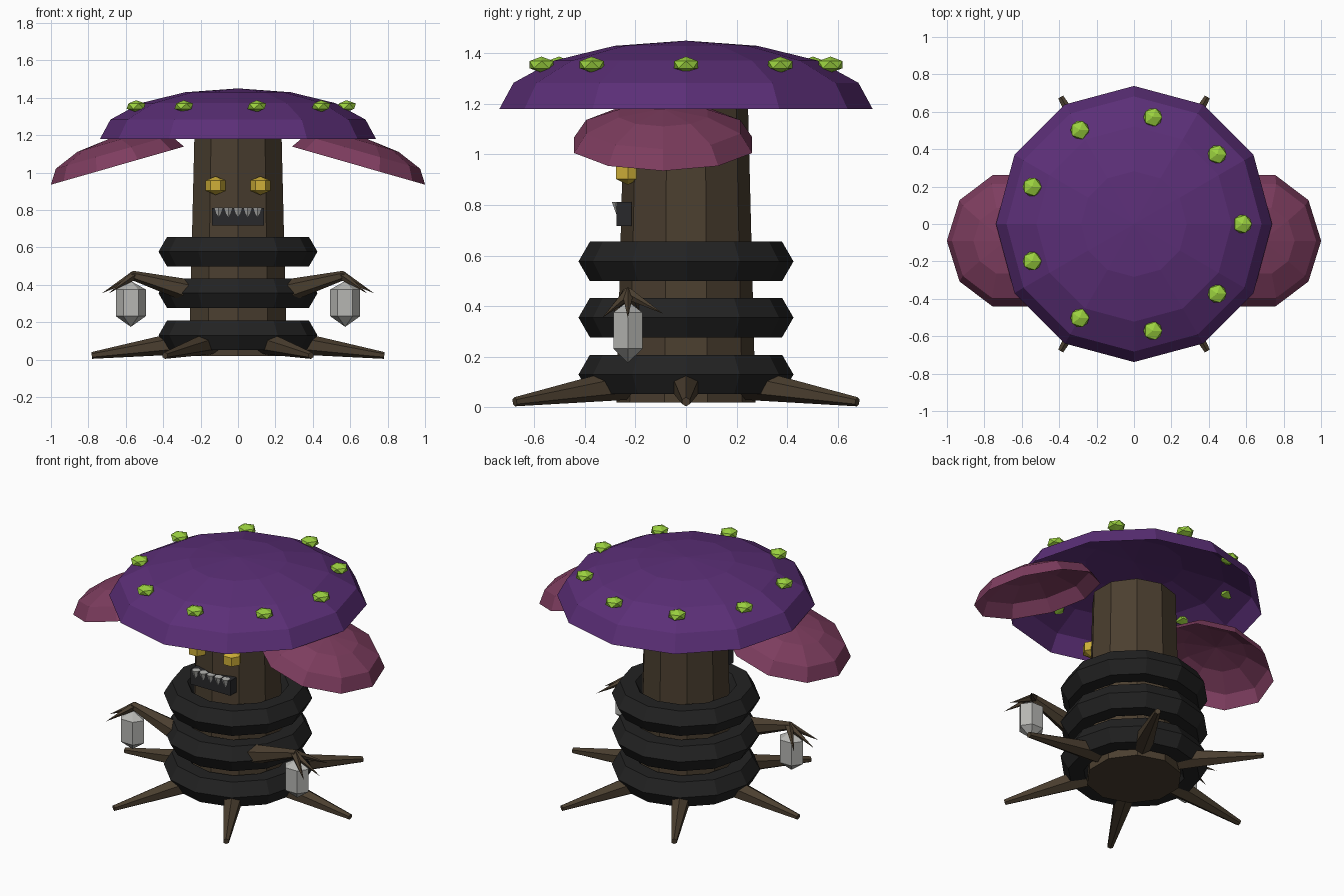
import bpy, bmesh
from math import sin, cos, pi, radians
from mathutils import Vector

cube = bpy.data.objects.get("Cube")
if cube:
    bpy.data.objects.remove(cube, do_unlink=True)


def material(name, r, g, b):
    m = bpy.data.materials.new(name)
    m.use_nodes = True
    m.diffuse_color = (r, g, b, 1)
    bsdf = m.node_tree.nodes["Principled BSDF"]
    bsdf.inputs["Base Color"].default_value = (r, g, b, 1)
    bsdf.inputs["Roughness"].default_value = 0.9
    return m


purple = material("purple", 0.105, 0.028, 0.185)
pink = material("dusky pink", 0.21, 0.047, 0.115)
green = material("lime green", 0.33, 0.64, 0.05)
brown = material("bark brown", 0.07, 0.049, 0.029)
black = material("ring black", 0.016, 0.016, 0.016)
mouth_dark = material("mouth dark", 0.022, 0.022, 0.024)
yellow = material("eye yellow", 0.62, 0.43, 0.04)
grey = material("pale grey", 0.47, 0.47, 0.45)


def finish(name, bm, mat, loc=(0, 0, 0)):
    me = bpy.data.meshes.new(name)
    bm.to_mesh(me)
    bm.free()
    me.materials.append(mat)
    ob = bpy.data.objects.new(name, me)
    ob.location = loc
    bpy.context.collection.objects.link(ob)
    return ob


def lathe(name, profile, sides, mat, loc=(0, 0, 0), phase=0.0):
    """Revolve (radius, height) points, listed bottom to top, about z."""
    bm = bmesh.new()
    rings = [[bm.verts.new((r * cos(phase + 2 * pi * i / sides),
                            r * sin(phase + 2 * pi * i / sides), z))
              for i in range(sides)] for r, z in profile]
    for low, high in zip(rings, rings[1:]):
        for i in range(sides):
            j = (i + 1) % sides
            bm.faces.new((low[i], low[j], high[j], high[i]))
    bmesh.ops.remove_doubles(bm, verts=bm.verts, dist=1e-5)
    return finish(name, bm, mat, loc)


def limb(name, start, end, r1, r2, sides, mat):
    """Tapered limb between two points."""
    d = Vector(end) - Vector(start)
    ob = lathe(name, [(0, 0), (r1, 0), (r2, d.length), (0, d.length)],
               sides, mat, start, pi / 2)
    ob.rotation_euler = d.to_track_quat('Z', 'Y').to_euler()
    return ob


def dome(radius, height, steps):
    return [(radius * cos(pi / 2 * k / steps), height * sin(pi / 2 * k / steps))
            for k in range(steps + 1)]


# Trunk and the three heavy rings round it
lathe("trunk", [(0, 0.02), (0.275, 0.02), (0.245, 1.2), (0, 1.2)], 10, brown, phase=pi / 10)
for n, z in enumerate((0.13, 0.355, 0.577)):
    section = [(0.335 + 0.09 * cos(k * pi / 3), 0.09 * sin(k * pi / 3)) for k in range(7)]
    lathe(f"trunk_ring_{n + 1}", section, 12, black, (0, 0, z))

# Main cap, an open shell, with a circle of gems
lathe("main_cap", dome(0.738, 0.27, 4), 12, purple, (0, 0, 1.18))
for k in range(9):
    a = 2 * pi * k / 9
    bm = bmesh.new()
    bmesh.ops.create_icosphere(bm, subdivisions=1, radius=0.056)
    gem = finish(f"cap_gem_{k + 1}", bm, green, (0.58 * cos(a), 0.58 * sin(a), 1.355))
    gem.scale.z = 0.57

# Roots
for k in range(6):
    c, s = cos(k * pi / 3), sin(k * pi / 3)
    limb(f"root_{k + 1}", (0.28 * c, 0.28 * s, 0.093), (0.782 * c, 0.782 * s, 0.022),
         0.064, 0.018, 6, brown)

# Mirrored parts
for side, m in (("left", 1), ("right", -1)):
    # Drooping side cap
    cap = lathe(f"{side}_side_cap", dome(0.37, 0.15, 3), 10, pink, (0.645 * m, -0.09, 1.037))
    cap.rotation_euler.y = radians(16) * m

    # Eye
    lathe(f"{side}_eye", [(0, -0.05), (0.054, -0.027), (0.054, 0.027), (0, 0.05)], 6, yellow,
          (0.12 * m, -0.23, 0.93))

    # Branch with three twigs
    tip = (0.57 * m, -0.23, 0.452)
    limb(f"{side}_branch", (0.2 * m, -0.23, 0.35), tip, 0.07, 0.024, 6, brown)
    for n, (x, y, z) in enumerate(((0.73, -0.23, 0.353), (0.69, -0.33, 0.355),
                                   (0.69, -0.09, 0.37))):
        limb(f"{side}_twig_{n + 1}", (0.555 * m, -0.23, 0.45), (x * m, y, z), 0.025, 0, 5, brown)

    # Hanging lantern
    lantern = lathe(f"{side}_lantern", [(0, 0.175), (0.08, 0.232), (0.08, 0.375), (0, 0.42)],
                    6, grey, (0.573 * m, -0.23, 0))
    lantern.scale.y = 0.83

# Mouth and teeth
bm = bmesh.new()
bmesh.ops.create_cube(bm, size=1)
mouth = finish("mouth", bm, mouth_dark, (0, -0.245, 0.764))
mouth.scale = (0.278, 0.06, 0.094)
for k in range(5):
    x = 0.052 * (k - 2)
    limb(f"tooth_{k + 1}", (x, -0.268, 0.812), (x, -0.268, 0.743), 0.025, 0, 6, grey)
